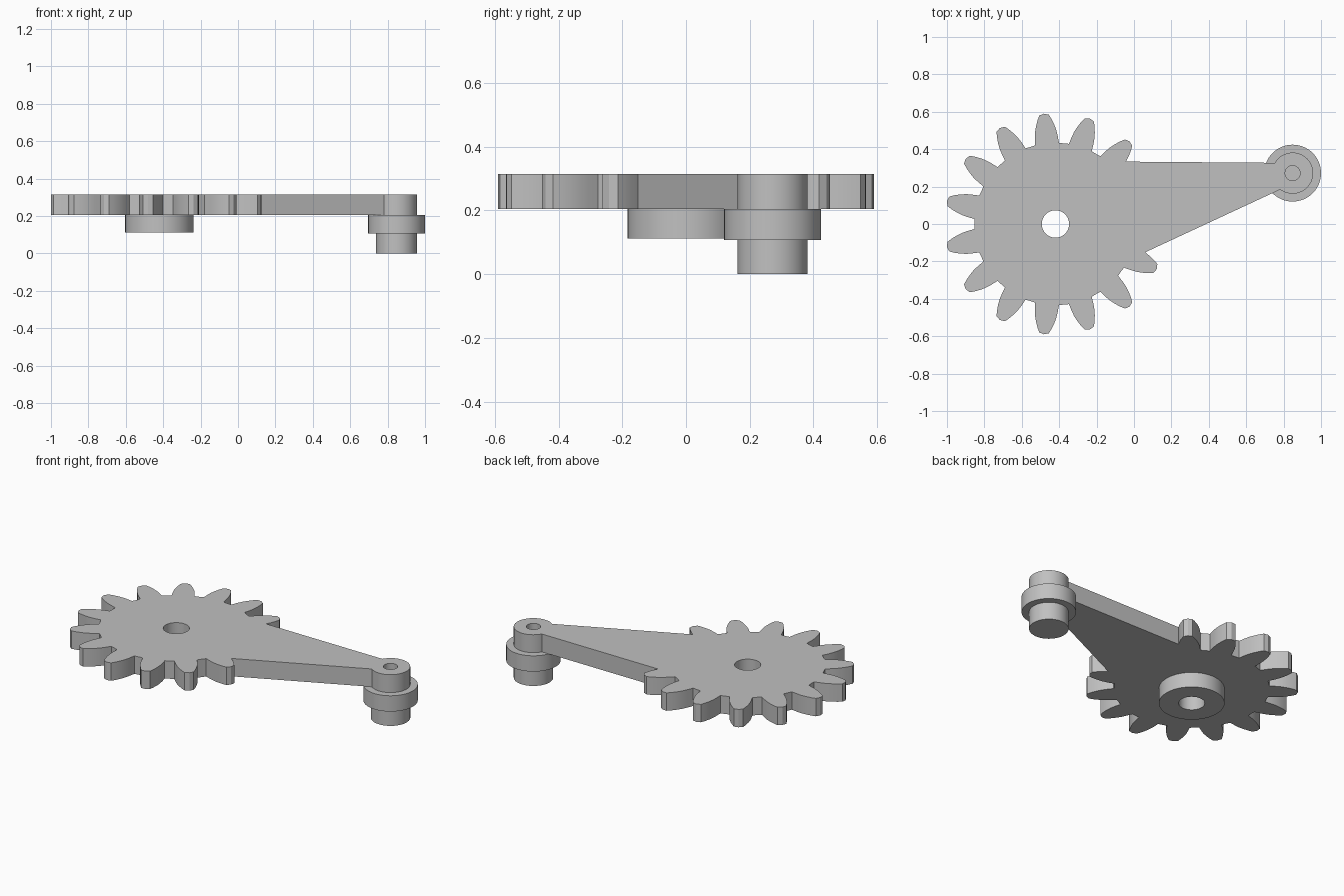
import bpy
import bmesh
from math import cos, sin, pi, radians
from mathutils import Vector

cube = bpy.data.objects.get("Cube")
if cube:
    bpy.data.objects.remove(cube, do_unlink=True)

# One plain grey material
grey = bpy.data.materials.new("plain grey")
grey.use_nodes = True
colour = (0.53, 0.53, 0.53, 1)
grey.diffuse_color = colour
grey.node_tree.nodes["Principled BSDF"].inputs["Base Color"].default_value = colour

GEAR = Vector((-0.42, 0.0))
PIN = Vector((0.848, 0.272))
BORE, POST_R = 0.073, 0.11
PLATE_BOTTOM, PLATE_TOP = 0.205, 0.315
PITCH = 24


def polar(centre, radius, degrees):
    a = radians(degrees)
    return centre + Vector((cos(a), sin(a))) * radius


def circle(centre, radius, count=64):
    return [polar(centre, radius, 360 * i / count) for i in range(count)]


def finish(obj):
    obj.data.materials.clear()
    obj.data.materials.append(grey)
    bpy.ops.object.select_all(action='DESELECT')
    obj.select_set(True)
    bpy.context.view_layer.objects.active = obj
    bpy.ops.object.shade_smooth_by_angle(angle=radians(25))


def plate(name, loops, bottom, top):
    """Filled outline with holes, extruded between two heights."""
    curve = bpy.data.curves.new(name, 'CURVE')
    curve.dimensions = '2D'
    curve.fill_mode = 'BOTH'
    curve.extrude = (top - bottom) / 2
    for loop in loops:
        spline = curve.splines.new('POLY')
        spline.points.add(len(loop) - 1)
        for point, p in zip(spline.points, loop):
            point.co = (p.x, p.y, 0, 1)
        spline.use_cyclic_u = True
    obj = bpy.data.objects.new(name, curve)
    bpy.context.collection.objects.link(obj)
    obj.location.z = (bottom + top) / 2
    bpy.ops.object.select_all(action='DESELECT')
    obj.select_set(True)
    bpy.context.view_layer.objects.active = obj
    bpy.ops.object.convert(target='MESH')
    finish(bpy.context.object)


def lathe(name, profile, centre):
    """Profile of (radius, height) points turned about a vertical axis."""
    bm = bmesh.new()
    verts = [bm.verts.new((r, 0, z)) for r, z in profile]
    edges = [bm.edges.new(pair) for pair in zip(verts, verts[1:])]
    bmesh.ops.spin(bm, geom=verts + edges, axis=(0, 0, 1), cent=(0, 0, 0),
                   angle=2 * pi, steps=64)
    bmesh.ops.remove_doubles(bm, verts=bm.verts, dist=0.0001)
    bmesh.ops.recalc_face_normals(bm, faces=bm.faces)
    mesh = bpy.data.meshes.new(name)
    bm.to_mesh(mesh)
    bm.free()
    obj = bpy.data.objects.new(name, mesh)
    obj.location = (centre.x, centre.y, 0)
    bpy.context.collection.objects.link(obj)
    finish(obj)


# Tooth flank as (radius along the tooth, half width)
FLANK = [(0.43, 0.064), (0.47, 0.061), (0.50, 0.057), (0.53, 0.049),
         (0.56, 0.038), (0.585, 0.026)]


def tooth(angle, first=True, last=True):
    """Tooth outline; the arm replaces the lower part of an end flank."""
    out = Vector((cos(radians(angle)), sin(radians(angle))))
    side = Vector((-out.y, out.x))
    rising = FLANK if first else FLANK[2:]
    falling = FLANK if last else FLANK[2:]
    points = [GEAR + out * r - side * w for r, w in rising]
    points.append(GEAR + out * 0.593)
    points += [GEAR + out * r + side * w for r, w in reversed(falling)]
    return points


# Gear sector with 13 teeth, flowing into the arm that stops at the post
outline = []
for i in range(13):
    angle = 2 * PITCH + i * PITCH
    outline += tooth(angle, i > 0, i < 12)
    if i < 12:
        outline.append(polar(GEAR, 0.433, angle + PITCH / 2))
outline += [polar(PIN, POST_R, 233 - 83 * i / 14) for i in range(15)]
plate("gear_and_arm", [outline, circle(GEAR, BORE)], PLATE_BOTTOM, PLATE_TOP)

# Boss ring under the gear
plate("hub_boss", [circle(GEAR, 0.183), circle(GEAR, BORE)], 0.112, PLATE_BOTTOM)

# Post at the arm's end, with a blind hole in its top
lathe("end_post", [(0, 0), (POST_R, 0), (POST_R, PLATE_TOP), (0.04, PLATE_TOP),
                   (0.04, 0.2), (0, 0.2)], PIN)

# Collar round the post
lathe("post_collar", [(POST_R, 0.108), (0.152, 0.108), (0.152, PLATE_BOTTOM),
                      (POST_R, PLATE_BOTTOM)], PIN)
